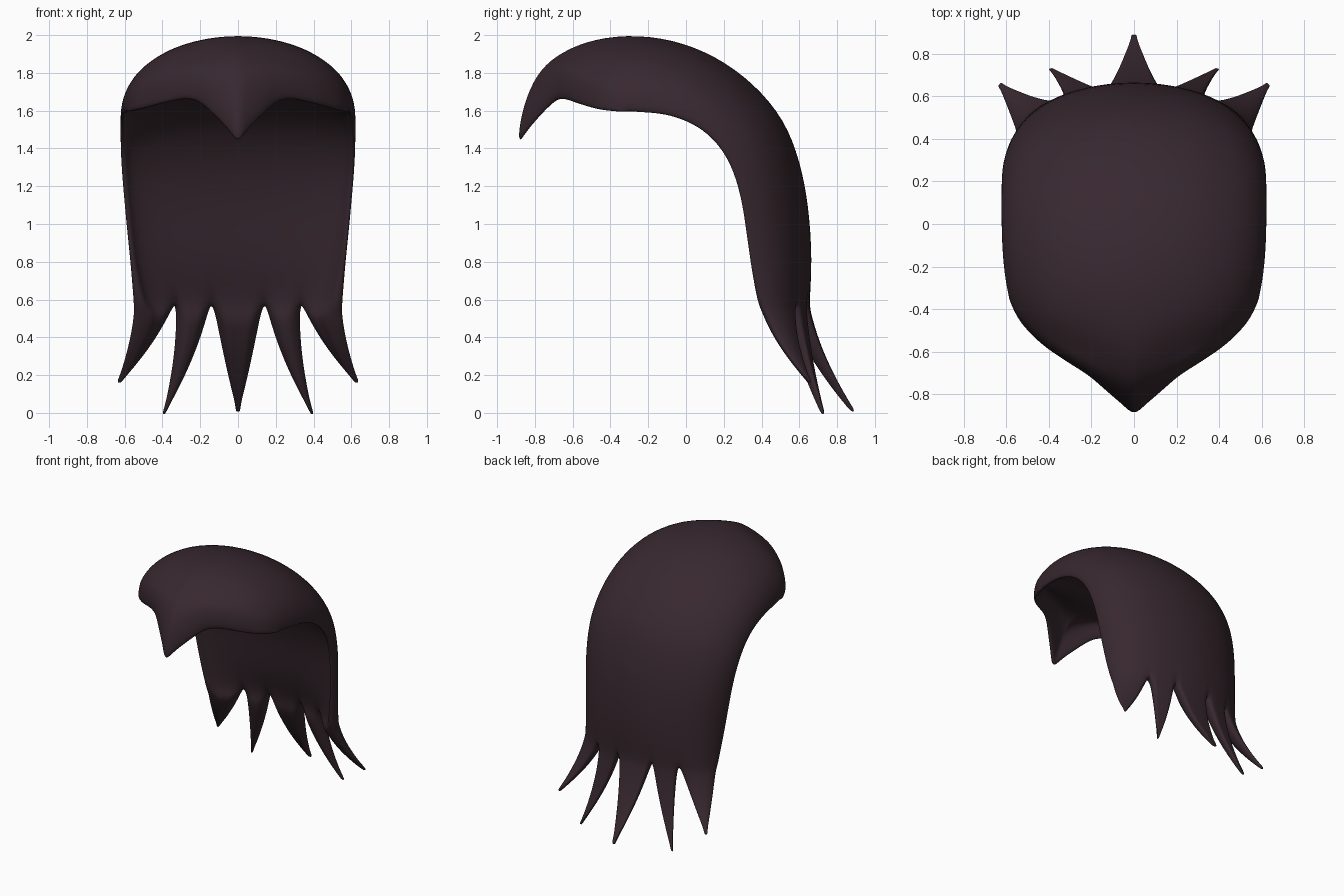
import bpy, bmesh
from math import sin, cos, radians
from mathutils import Vector as V

if "Cube" in bpy.data.objects:
    bpy.data.objects.remove(bpy.data.objects["Cube"])

# Column angles of one half, from the middle (0) to the side edge (90)
HALF = [0, 5, 10, 15, 21, 26.5, 32, 38, 47, 56, 66, 78, 90]
ANG = [-a for a in reversed(HALF[1:])] + HALF
MID = len(HALF) - 1

# Front rim (x, y, z) with its centre point
RIM = [(0, -.91, 1.42), (.05, -.862, 1.485), (.13, -.79, 1.57), (.21, -.715, 1.645), (.28, -.67, 1.665),
       (.42, -.58, 1.635), (.53, -.475, 1.605), (.568, -.41, 1.598), (.59, -.34, 1.595)]
# Crown and back: centre y, centre z, side edge x, y, z, depth of the hollow
ROWS = [(-.70, 1.89, .60, -.29, 1.595, .35), (-.54, 1.968, .612, -.23, 1.59, .3),
        (-.32, 2.005, .622, -.14, 1.585, .3), (-.07, 1.98, .628, -.03, 1.56, .3),
        (.16, 1.89, .628, .09, 1.50, .3), (.36, 1.745, .628, .18, 1.41, .3),
        (.523, 1.553, .624, .243, 1.30, .3), (.605, 1.33, .612, .287, 1.16, .33),
        (.65, 1.1, .597, .313, 1.0, .37), (.67, .8, .572, .343, .77, .43),
        (.652, .58, .56, .385, .58, .5)]


def rim_point(a):
    x = .59 * abs(sin(radians(a)))
    for p, q in zip(RIM, RIM[1:]):
        if x <= q[0] + 1e-6:
            r = V(p).lerp(V(q), (x - p[0]) / (q[0] - p[0]))
            return V((r.x if a >= 0 else -r.x, r.y, r.z))


def row_points(k):
    cy, cz, ex, ey, ez, _ = ROWS[k]
    pointed = max(0, .6 - .2 * k)
    pts = []
    for a in ANG:
        c = max(0, cos(radians(a))) ** .95
        g = (rim_point(a).y + .34) / -.57
        f = c + (g - c) * pointed
        pts.append(V((ex * sin(radians(a)), ey + (cy - ey) * f, ez + (cz - ez) * c)))
    return pts


bm = bmesh.new()
thick = {}    # outer vertex -> thickness along the normal
inside = {}   # outer vertex -> position of the inner surface


def add(p, t):
    v = bm.verts.new(p)
    thick[v] = t
    return v


def skin(a, b):
    for i in range(len(a) - 1):
        bm.faces.new((a[i], a[i + 1], b[i + 1], b[i]))


# Front fringe
front = [rim_point(a) for a in ANG]
first = row_points(0)
verts = [[add(p, .03) for p in front]]
for s, centre, t in ((.35, V((0, -.875, 1.62)), .07), (.7, V((0, -.80, 1.79)), .11)):
    row = [p.lerp(q, s) for p, q in zip(front, first)]
    off = centre - row[MID]
    verts.append([add(p + off * cos(radians(a)) ** 2, t * (.3 + .7 * cos(radians(a))))
                  for p, a in zip(row, ANG)])
# Crown and back, with a shallow inner surface
for k, (cy, cz, ex, ey, ez, d) in enumerate(ROWS):
    row = [add(p, 0) for p in row_points(k)]
    for v in row:
        inside[v] = V((v.co.x * .95, ey + (v.co.y - ey) * d, ez + (v.co.z - ez) * d))
    verts.append(row)
for a, b in zip(verts, verts[1:]):
    skin(a, b)


# Five pointed locks growing out of the lower edge
def lock(i, j, tip, bend):
    root = verts[-1][i:j + 1]
    pts = [v.co.copy() for v in root]
    mid = sum(pts, V()) / len(pts)
    ctrl = mid + V(bend)
    prev = root
    for s in (.1, .25, .42, .6, .78, .92, 1):
        c = mid * (1 - s) ** 2 + ctrl * 2 * s * (1 - s) + V(tip) * s * s
        k = max(.08, .93 * (1 - s) ** .83)
        n = len(pts) - 1
        cur = [add(c + (p - mid) * k, .12 * (1 - s * .85) * (.5 + .5 * (0 < q < n)))
               for q, p in enumerate(pts)]
        skin(prev, cur)
        prev = cur


lock(MID - 3, MID + 3, (0, .895, .01), (0, .05, -.27))
for s in (1, -1):
    for i, j, tip, bend in ((3, 7, (.395, .735, -.005), (.02, .02, -.27)),
                            (7, 12, (.635, .66, .165), (.04, .02, -.2))):
        lo, hi = sorted((MID + s * i, MID + s * j))
        lock(lo, hi, (tip[0] * s, tip[1], tip[2]), (bend[0] * s, bend[1], bend[2]))

# Inner surface and the edge joining it to the outer one
bm.normal_update()
if verts[5][MID].normal.z < 0:
    bmesh.ops.reverse_faces(bm, faces=bm.faces[:])
    bm.normal_update()
outer_faces = bm.faces[:]
rim_edges = [[l.vert for l in (e.link_loops[0], e.link_loops[0].link_loop_next)]
             for e in bm.edges if e.is_boundary]
for v in verts[-1]:
    inside[v] = v.co.lerp(inside[v], .2) - v.normal * .06
inner = {v: bm.verts.new(inside.get(v, v.co - v.normal * t)) for v, t in thick.items()}
for f in outer_faces:
    bm.faces.new([inner[v] for v in reversed(f.verts)])
for a, b in rim_edges:
    bm.faces.new((b, a, inner[a], inner[b]))

mesh = bpy.data.meshes.new("hair")
bm.to_mesh(mesh)
bm.free()
hair = bpy.data.objects.new("hair", mesh)
bpy.context.collection.objects.link(hair)

# Rounding
sub = hair.modifiers.new("smooth", 'SUBSURF')
sub.levels = sub.render_levels = 2
for p in mesh.polygons:
    p.use_smooth = True

mat = bpy.data.materials.new("dark_hair")
mat.diffuse_color = (.038, .021, .028, 1)
mat.use_nodes = True
mat.node_tree.nodes["Principled BSDF"].inputs["Base Color"].default_value = mat.diffuse_color
mesh.materials.append(mat)
